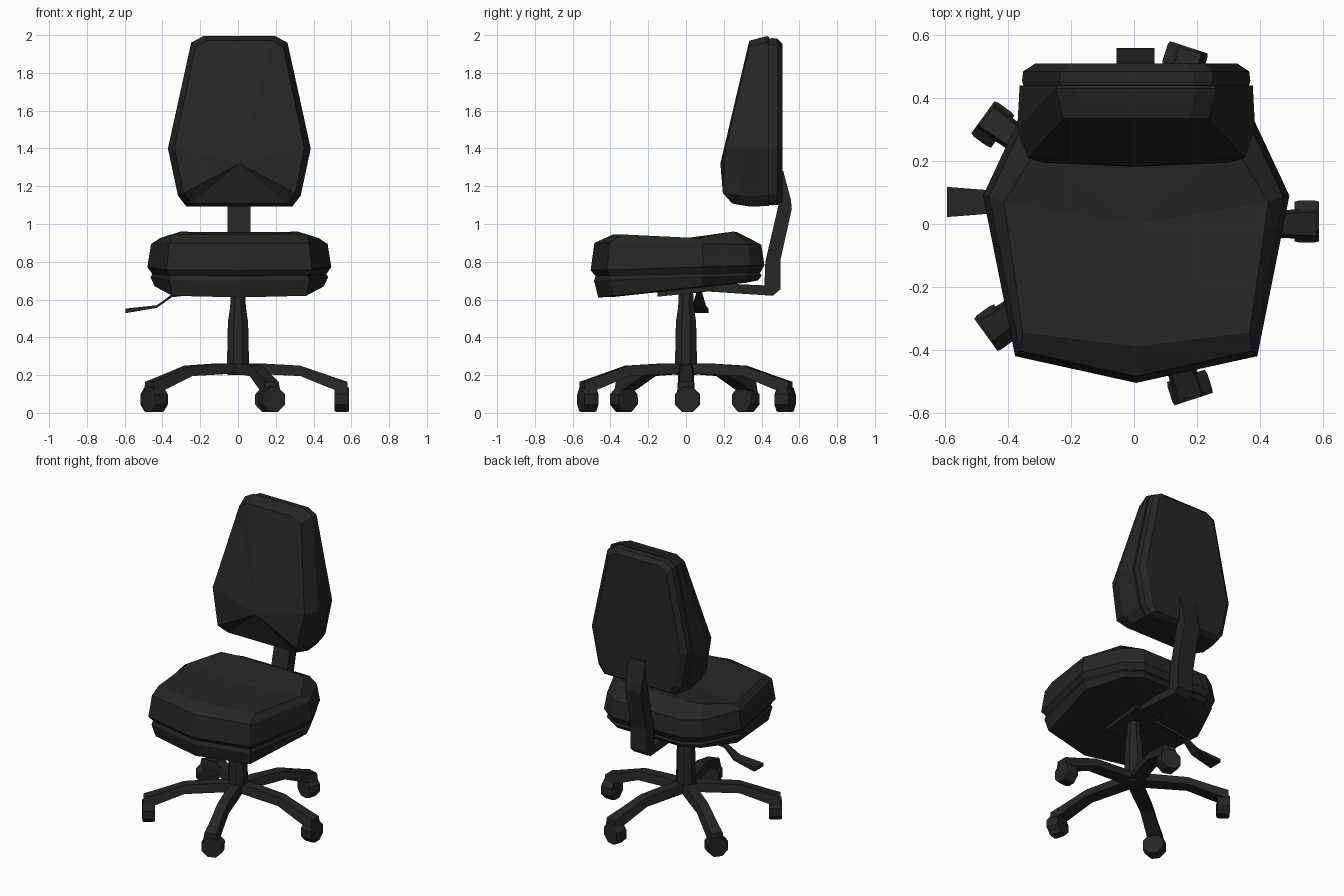
import bpy, bmesh, math
from mathutils import Vector, Matrix

if "Cube" in bpy.data.objects:
    bpy.data.objects.remove(bpy.data.objects["Cube"])

black = bpy.data.materials.new("charcoal black")
black.diffuse_color = (0.019, 0.019, 0.019, 1)
black.use_nodes = True
black.node_tree.nodes["Principled BSDF"].inputs["Base Color"].default_value = black.diffuse_color


def finish(name, bm):
    bmesh.ops.recalc_face_normals(bm, faces=bm.faces)
    me = bpy.data.meshes.new(name)
    bm.to_mesh(me)
    bm.free()
    me.materials.append(black)
    ob = bpy.data.objects.new(name, me)
    bpy.context.collection.objects.link(ob)
    return ob


def loft(name, loops, tips=(None, None), matrix=None):
    """Skin a list of point loops; each end is a fan to a tip or a flat cap."""
    bm = bmesh.new()
    rings = [[bm.verts.new(p) for p in loop] for loop in loops]
    n = len(rings[0])
    for a, b in zip(rings, rings[1:]):
        for i in range(n):
            j = (i + 1) % n
            bm.faces.new((a[i], a[j], b[j], b[i]))
    for ring, tip in zip((rings[0], rings[-1]), tips):
        if tip:
            c = bm.verts.new(tip)
            for i in range(n):
                bm.faces.new((ring[i], ring[(i + 1) % n], c))
        else:
            bm.faces.new(ring)
    if matrix:
        bm.transform(matrix)
    return finish(name, bm)


def mirrored(half, dx=0.007):
    """Close a half outline by mirroring it in x."""
    other = [(-p[0], *p[1:]) for p in reversed(half) if p[0] > 0]
    return [(p[0] + dx, *p[1:]) for p in list(half) + other]


def extrude_x(name, profile, x0, x1):
    return loft(name, [[(x, y, z) for y, z in profile] for x in (x0, x1)])


# Seat cushion and lower pan
outline = [(0, -0.505), (0.385, -0.42), (0.487, 0.09), (0.37, 0.34), (0.26, 0.415)]


def seat_loop(s, height):
    return mirrored([(x * s, y * s, height(y * s)) for x, y in outline])


seat_top = mirrored([(0, -0.39, 0.943), (0.36, -0.345, 0.945), (0.42, 0.07, 0.925),
                     (0.31, 0.25, 0.96), (0.2, 0.27, 0.957)])
loft("seat_cushion", [
    seat_top,
    seat_loop(0.96, lambda y: 0.895 - 0.01 * y),
    seat_loop(1.0, lambda y: 0.77 + 0.03 * y),
    seat_loop(0.95, lambda y: 0.735 + 0.02 * y)],
    tips=((0.007, 0, 0.925), None))
loft("seat_pan", [
    seat_loop(0.93, lambda y: 0.75),
    seat_loop(0.965, lambda y: 0.715 + 0.03 * y),
    seat_loop(0.92, lambda y: 0.612 + 0.107 * (y + 0.46)),
    seat_loop(0.76, lambda y: 0.612 + 0.107 * (y + 0.40))])

# Backrest cushion and rear shell: (x, z, front y) half outline
back = [(0.19, 1.995, 0.34), (0.255, 1.96, 0.34), (0.378, 1.40, 0.215),
        (0.325, 1.15, 0.20), (0.28, 1.092, 0.25)]
ZC = 1.45


def back_loop(s, depth):
    return mirrored([(x * s, depth(f), ZC + (z - ZC) * (s + 1) / 2)
                     for x, z, f in back])


loft("backrest_cushion", [
    back_loop(0.91, lambda f: f - 0.005),
    back_loop(1.0, lambda f: f + 0.09),
    back_loop(0.98, lambda f: 0.44)],
    tips=((0.007, 0.182, 1.32), None))
loft("backrest_shell", [
    back_loop(0.94, lambda f: 0.43),
    back_loop(0.96, lambda f: 0.455),
    back_loop(0.95, lambda f: 0.485),
    back_loop(0.85, lambda f: 0.51)])

# Bent bar joining the mechanism to the backrest
extrude_x("backrest_bar", [
    (0.08, 0.645), (0.46, 0.62), (0.50, 0.655), (0.50, 0.81), (0.56, 1.08),
    (0.555, 1.13), (0.515, 1.28), (0.495, 1.28), (0.50, 1.15), (0.485, 1.08),
    (0.42, 0.80), (0.415, 0.675), (0.08, 0.69)], -0.055, 0.065)

# Tilt mechanism under the seat
extrude_x("tilt_mechanism", [(-0.15, 0.615), (0.14, 0.645), (0.14, 0.69),
                             (-0.15, 0.66)], -0.09, 0.1)

# Height lever: (x, z, half width, half thickness)
loft("height_lever", [
    [(x, 0.07 - w, z - t), (x, 0.07 + w, z - t), (x, 0.07 + w, z + t), (x, 0.07 - w, z + t)]
    for x, z, w, t in [(-0.05, 0.66, 0.015, 0.012), (-0.35, 0.62, 0.018, 0.008),
                       (-0.43, 0.563, 0.035, 0.007), (-0.595, 0.54, 0.048, 0.012)]])

# Gas column: (height, radius)
loft("gas_column", [
    [(r * math.cos(a * math.pi / 4 + 0.39), r * math.sin(a * math.pi / 4 + 0.39), z)
     for a in range(8)]
    for z, r in [(0.20, 0.06), (0.26, 0.063), (0.48, 0.058), (0.56, 0.045), (0.66, 0.04)]])

# Five-star base: leg sections (radius, bottom, top, half width) and casters
sections = [(0.0, 0.21, 0.258, 0.045), (0.12, 0.205, 0.262, 0.045),
            (0.33, 0.195, 0.25, 0.042), (0.49, 0.13, 0.195, 0.045),
            (0.58, 0.10, 0.165, 0.05)]
for k in range(5):
    turn = Matrix.Rotation(math.radians(72 * k), 4, 'Z')
    loft(f"base_leg_{k + 1}", [
        [(r, -w, lo), (r, w, lo), (r, w * 0.75, hi), (r, -w * 0.75, hi)]
        for r, lo, hi, w in sections], matrix=turn)
    loft(f"caster_{k + 1}", [
        [(r, 0.008 + s * math.cos(a * math.pi / 4 + 0.39),
          0.071 + s * math.sin(a * math.pi / 4 + 0.39)) for a in range(8)]
        for r, s in [(0.51, 0.068), (0.525, 0.072), (0.575, 0.072), (0.588, 0.068)]],
        matrix=turn)
